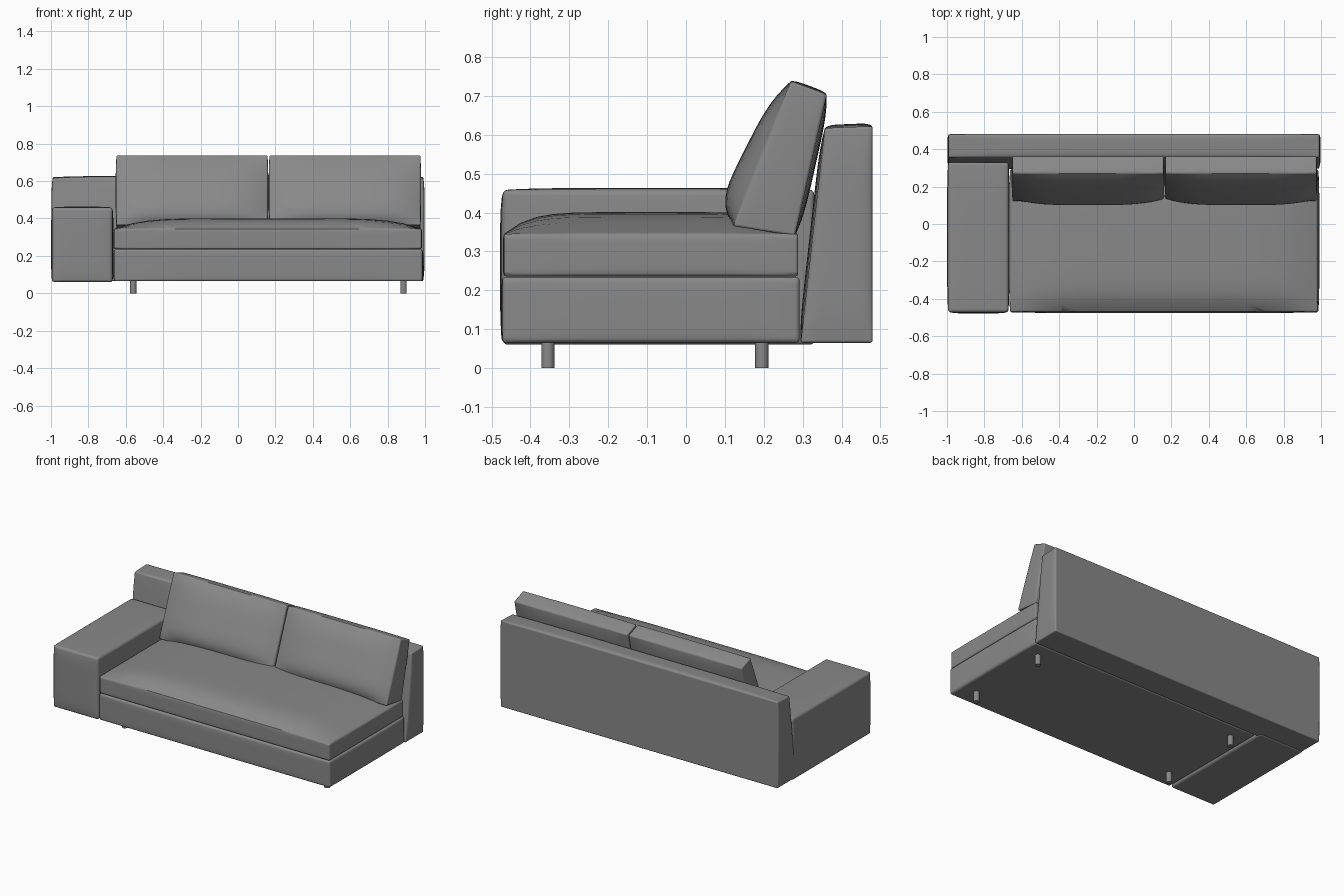
import bpy
import bmesh
from mathutils import Vector

cube = bpy.data.objects.get("Cube")
if cube:
    bpy.data.objects.remove(cube, do_unlink=True)

GREY = (0.25, 0.25, 0.25, 1)
fabric = bpy.data.materials.new("grey fabric")
fabric.use_nodes = True
fabric.diffuse_color = GREY
fabric.node_tree.nodes["Principled BSDF"].inputs["Base Color"].default_value = GREY


def finish(obj, angle=0.7):
    obj.data.materials.append(fabric)
    bpy.ops.object.select_all(action="DESELECT")
    obj.select_set(True)
    bpy.context.view_layer.objects.active = obj
    bpy.ops.object.shade_smooth_by_angle(angle=angle)


def soft_block(name, x0, x1, quad, side=0, front=0, back=0, top=0,
               bevel=0.008, power=6, sag=0):
    """Upholstered block: a y-z quad (front-bottom, back-bottom, back-top,
    front-top) spanning x0..x1, each face swelling outwards by its own amount."""
    bm = bmesh.new()
    bmesh.ops.create_cube(bm, size=2)
    bmesh.ops.subdivide_edges(bm, edges=bm.edges[:], cuts=17, use_grid_fill=True)
    fb, bb, bt, ft = [Vector((0, *p)) for p in quad]
    depth = ((bb - fb) + (bt - ft)).normalized()
    height = Vector((0, -depth.z, depth.y))

    def swell(a, b):
        return (1 - abs(a) ** power) * (1 - abs(b) ** power)

    for v in bm.verts:
        u, d, h = v.co
        s, t = (d + 1) / 2, (h + 1) / 2
        p = fb.lerp(bb, s).lerp(ft.lerp(bt, s), t)
        p.x = x0 + (x1 - x0) * (u + 1) / 2
        if abs(u) > 0.999:
            p.x += u * side * swell(d, h)
        if d < -0.999:
            p -= depth * front * swell(u, h) * (1 - sag * h)
        if d > 0.999:
            p += depth * back * swell(u, h)
        if h > 0.999:
            p += height * top * swell(u, d)
        v.co = p
    mesh = bpy.data.meshes.new(name)
    bm.to_mesh(mesh)
    bm.free()
    obj = bpy.data.objects.new(name, mesh)
    bpy.context.collection.objects.link(obj)
    mod = obj.modifiers.new("soft edges", "BEVEL")
    mod.width = bevel
    mod.segments = 3
    mod.limit_method = "ANGLE"
    mod.angle_limit = 0.8
    finish(obj)
    return obj


def box(y0, y1, z0, z1):
    return [(y0, z0), (y1, z0), (y1, z1), (y0, z1)]


# Frame: backrest, arm and base
soft_block("backrest", -0.99, 0.99,
           [(0.295, 0.065), (0.48, 0.065), (0.48, 0.622), (0.357, 0.617)],
           side=0.008, front=0.008, top=0.008, bevel=0.006)
soft_block("right_arm", -0.993, -0.672, box(-0.47, 0.33, 0.06, 0.458),
           side=0.006, front=0.008, top=0.005, bevel=0.012)
soft_block("base", -0.662, 0.985, box(-0.472, 0.292, 0.065, 0.234),
           side=0.006, front=0.004, bevel=0.009)

# Cushions
soft_block("seat_cushion", -0.662, 0.98, box(-0.468, 0.288, 0.236, 0.345),
           side=0.005, front=0.003, top=0.056, bevel=0.009)
for name, x0, x1 in (("right_back_cushion", -0.65, 0.158),
                     ("left_back_cushion", 0.168, 0.975)):
    soft_block(name, x0, x1,
               [(0.122, 0.365), (0.28, 0.34), (0.362, 0.704), (0.27, 0.738)],
               side=0.004, front=0.046, back=0.012, top=0.005,
               bevel=0.012, power=4, sag=0.4)

# Legs
for x, side in ((-0.56, "right"), (0.885, "left")):
    for y, end in ((-0.355, "front"), (0.195, "back")):
        bpy.ops.mesh.primitive_cylinder_add(vertices=20, radius=0.017, depth=0.08,
                                            location=(x, y, 0.04))
        leg = bpy.context.object
        leg.name = f"{side}_{end}_leg"
        finish(leg)
